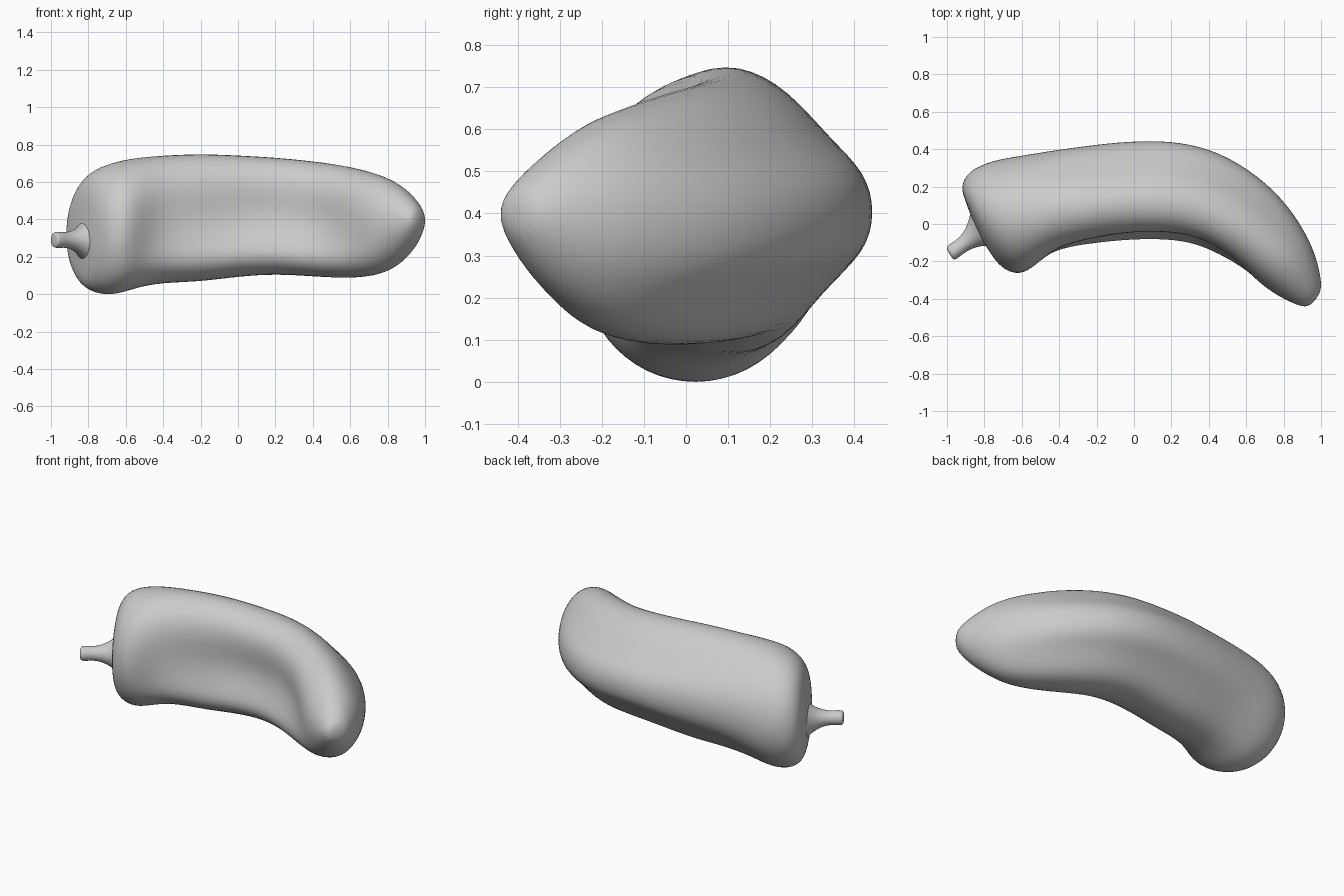
import bpy, bmesh, math
from mathutils import Vector

if "Cube" in bpy.data.objects:
    bpy.data.objects.remove(bpy.data.objects["Cube"])


def loft(name, rings, start, end):
    """Skin a list of closed rings, closing both ends to a pole."""
    bm = bmesh.new()
    rows = [[bm.verts.new(p) for p in r] for r in rings]
    n = len(rows[0])
    for a, b in zip(rows, rows[1:]):
        for i in range(n):
            j = (i + 1) % n
            bm.faces.new((a[i], a[j], b[j], b[i]))
    for row, pole in ((rows[0], start), (rows[-1], end)):
        v = bm.verts.new(pole)
        for i in range(n):
            bm.faces.new((row[i], row[(i + 1) % n], v))
    bmesh.ops.recalc_face_normals(bm, faces=bm.faces)
    me = bpy.data.meshes.new(name)
    bm.to_mesh(me)
    bm.free()
    for p in me.polygons:
        p.use_smooth = True
    ob = bpy.data.objects.new(name, me)
    bpy.context.collection.objects.link(ob)
    sub = ob.modifiers.new("smooth", 'SUBSURF')
    sub.levels = sub.render_levels = 2
    return ob


# Lobed mid-body cross-section: u runs from inner to outer bend, v is up
lobed = [(1, -.05), (.92, .24), (.62, .47), (.27, .82), (-.12, 1), (-.5, .94),
         (-.75, .7), (-.77, .38), (-.7, .04), (-.8, -.33), (-.98, -.66),
         (-.7, -.94), (-.15, -1), (.27, -.92), (.6, -.54), (.92, -.34)]

# Body stations: inner x, y, outer x, y, bottom z, top z, lobe weight
stations = [
    (-.79, -.12, -.90, .12, .18, .42, 0),
    (-.74, -.20, -.93, .20, .07, .57, 0),
    (-.68, -.255, -.885, .285, .01, .655, 0),
    (-.59, -.28, -.76, .34, -.01, .705, .1),
    (-.50, -.225, -.60, .365, .035, .73, .35),
    (-.40, -.165, -.42, .395, .062, .743, .65),
    (-.20, -.125, -.20, .425, .067, .753, .85),
    (0, -.10, .03, .447, .097, .743, 1),
    (.18, -.10, .25, .44, .108, .732, 1),
    (.32, -.12, .46, .385, .097, .715, 1),
    (.45, -.18, .67, .255, .087, .695, .9),
    (.57, -.26, .825, .10, .09, .662, .6),
    (.67, -.33, .925, -.06, .12, .625, .25),
    (.76, -.38, .975, -.18, .185, .57, .05),
    (.84, -.42, .997, -.28, .255, .515, 0),
    (.92, -.45, 1.004, -.35, .34, .46, 0),
]


def body_ring(ix, iy, ox, oy, zb, zt, w):
    mid = Vector(((ix + ox) / 2, (iy + oy) / 2, (zb + zt) / 2))
    half = Vector(((ox - ix) / 2, (oy - iy) / 2, 0)) * 1.025
    up = Vector((0, 0, (zt - zb) / 2 * 1.025))
    pts = []
    for i, (u, v) in enumerate(lobed):
        t = math.tau * i / len(lobed)
        pts.append(mid + half * (w * u + (1 - w) * math.cos(t))
                   + up * (w * v + (1 - w) * math.sin(t)))
    return pts


loft("pepper_body", [body_ring(*s) for s in stations],
     (-.85, -.02, .30), (.967, -.413, .40))

# Stem: x, y, z, radius, flaring into the cap
path = [(-.80, -.005, .285, .14), (-.835, -.04, .285, .09),
        (-.872, -.075, .288, .058), (-.915, -.11, .29, .042),
        (-.95, -.135, .29, .045), (-.978, -.155, .29, .045),
        (-.985, -.159, .29, .036)]
side = Vector((.5, -.86, 0))
up = Vector((0, 0, 1))
rings = [[Vector((x, y, z)) + r * (side * math.cos(a) + up * math.sin(a))
          for a in (math.tau * i / 12 for i in range(12))]
         for x, y, z, r in path]
loft("stem", rings, (-.78, .01, .28), (-.987, -.161, .29))
